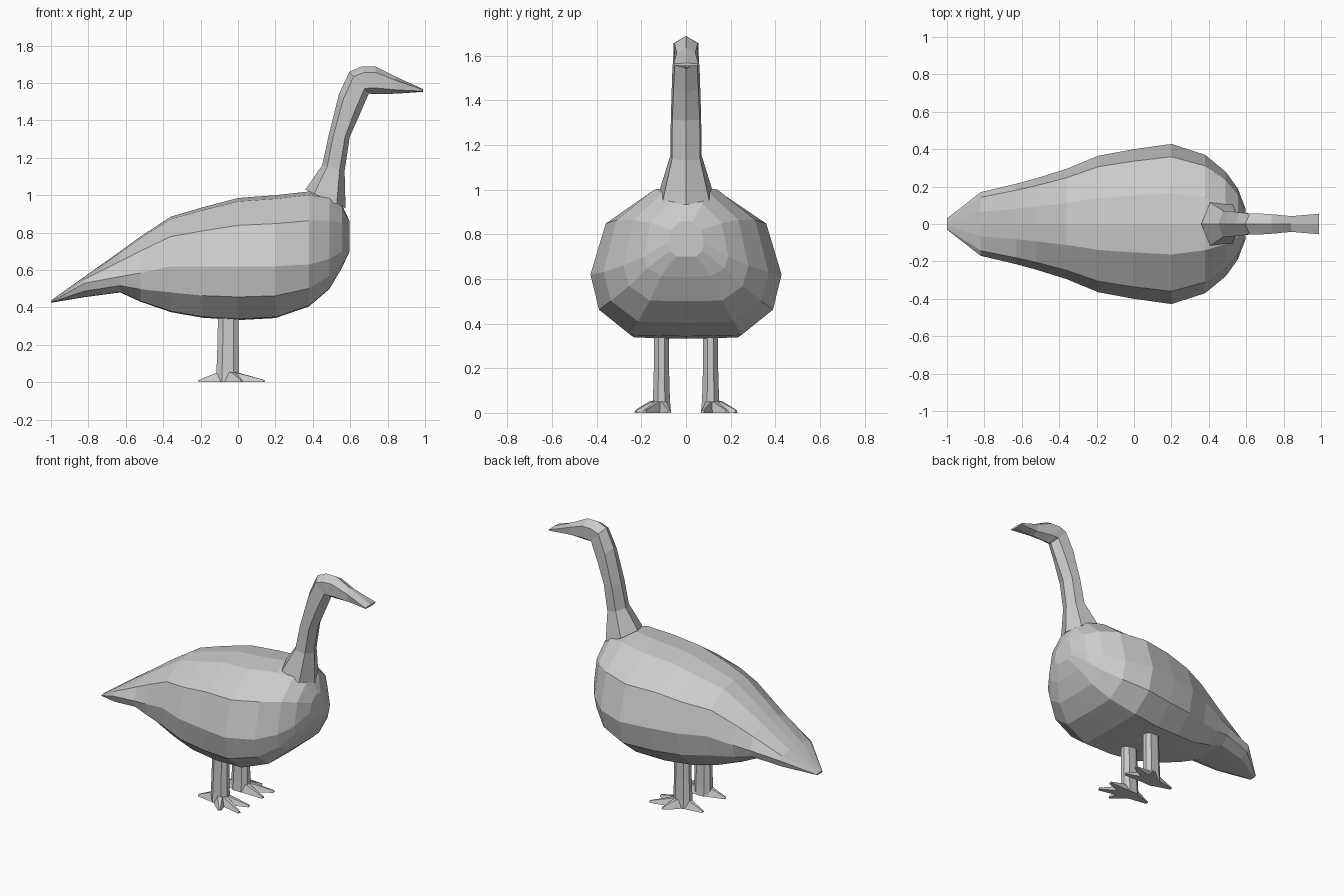
import bpy, bmesh
from mathutils import Vector

if "Cube" in bpy.data.objects:
    bpy.data.objects.remove(bpy.data.objects["Cube"])


def loft(bm, rings):
    """Skin equal-length rings of points and cap both ends."""
    loops = [[bm.verts.new(p) for p in r] for r in rings]
    n = len(loops[0])
    for a, b in zip(loops, loops[1:]):
        for i in range(n):
            j = (i + 1) % n
            bm.faces.new((a[i], a[j], b[j], b[i]))
    bm.faces.new(loops[0][::-1])
    bm.faces.new(loops[-1])


def finish(bm, name, mirror=False):
    bmesh.ops.recalc_face_normals(bm, faces=bm.faces)
    me = bpy.data.meshes.new(name)
    bm.to_mesh(me)
    bm.free()
    ob = bpy.data.objects.new(name, me)
    bpy.context.collection.objects.link(ob)
    if mirror:
        m = ob.modifiers.new("mirror", 'MIRROR')
        m.use_axis = (False, True, False)
    return ob


# Body and tail: x, top z, widest z, bottom z, half width
STATIONS = [
    (-1.00, .437, .43, .425, .03),
    (-.82, .565, .53, .455, .17),
    (-.63, .70, .565, .48, .215),
    (-.52, .78, .585, .43, .245),
    (-.36, .885, .62, .375, .295),
    (-.19, .935, .62, .345, .365),
    (0.00, .985, .62, .332, .40),
    (.20, 1.0, .62, .343, .428),
    (.38, 1.02, .63, .405, .37),
    (.49, 1.0, .66, .50, .28),
    (.555, .95, .70, .61, .19),
    (.597, .86, .76, .70, .08),
]
# Half cross-section: width fraction, height fraction from the widest line
SECTION = [(0, 1), (.38, .95), (.84, .60), (1, 0), (.91, -.57), (.58, -.98), (0, -1)]


def body_ring(x, zt, zw, zb, w):
    half = [(x, u * w, zw + v * ((zt - zw) if v > 0 else (zw - zb))) for u, v in SECTION]
    return half + [(x, -y, z) for _, y, z in half[-2:0:-1]]


bm = bmesh.new()
loft(bm, [body_ring(*s) for s in STATIONS])
finish(bm, "body")

# Neck, head and bill: back x z, front x z, half width
NECK = [
    (.36, 1.03, .575, .93, .115),
    (.45, 1.16, .57, 1.13, .07),
    (.485, 1.32, .597, 1.31, .068),
    (.54, 1.54, .65, 1.43, .062),
    (.595, 1.66, .70, 1.545, .055),
    (.66, 1.688, .715, 1.54, .056),
    (.735, 1.688, .745, 1.54, .052),
    (.84, 1.635, .85, 1.543, .042),
    (.99, 1.567, .99, 1.553, .055),
]


def neck_ring(bx, bz, fx, fz, w):
    b, f = Vector((bx, 0, bz)), Vector((fx, 0, fz))
    side = Vector((0, w, 0))
    p, q = b.lerp(f, .22), b.lerp(f, .78)
    return [b, p + side, q + side * .9, f, q - side * .9, p - side]


bm = bmesh.new()
loft(bm, [neck_ring(*s) for s in NECK])
finish(bm, "neck_and_head")

# Legs: slim eight-sided posts
LX, LY = -.055, .11
OCT = [(1, .4), (.5, 1), (-.5, 1), (-1, .4), (-1, -.4), (-.5, -1), (.5, -1), (1, -.4)]
bm = bmesh.new()
loft(bm, [[(LX + dx + u * rx, LY + v * ry, z) for u, v in OCT]
          for z, rx, ry, dx in [(0, .06, .043, 0), (.06, .06, .038, 0),
                                (.2, .057, .034, .002), (.40, .055, .033, .004)]])
finish(bm, "legs", mirror=True)

# Feet: three spread toes and one back toe, tapering to blunt tips
bm = bmesh.new()
for tip in [(.14, .185), (.135, .075), (.02, .225), (-.21, .12)]:
    start, end = Vector((LX, LY, 0)), Vector((*tip, 0))
    d = (end - start).normalized()
    s = Vector((-d.y, d.x, 0))
    rings = []
    for c, w, h in [(start, .042, .062), (start + d * .06, .032, .05), (end, .010, .012)]:
        up = Vector((0, 0, h))
        rings.append([c - s * w, c + s * w, c + s * w * .4 + up, c - s * w * .4 + up])
    loft(bm, rings)
finish(bm, "feet", mirror=True)
